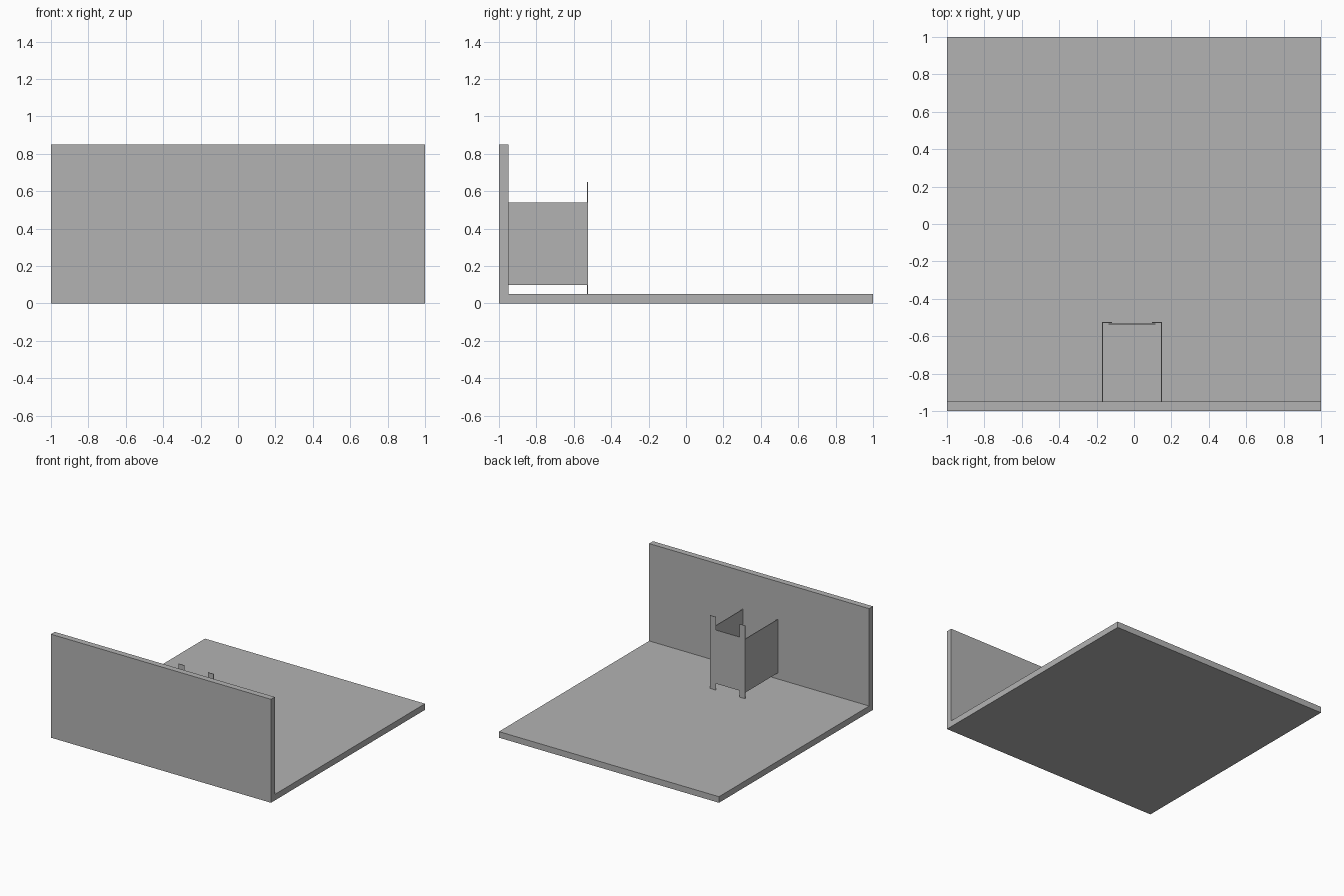
import bpy
import bmesh

cube = bpy.data.objects.get("Cube")
if cube:
    bpy.data.objects.remove(cube, do_unlink=True)

grey = bpy.data.materials.new("plain grey")
grey.use_nodes = True
colour = (0.45, 0.45, 0.45, 1)
grey.diffuse_color = colour
grey.node_tree.nodes["Principled BSDF"].inputs["Base Color"].default_value = colour


def add_object(name, bm):
    bmesh.ops.recalc_face_normals(bm, faces=bm.faces)
    mesh = bpy.data.meshes.new(name)
    bm.to_mesh(mesh)
    bm.free()
    mesh.materials.append(grey)
    obj = bpy.data.objects.new(name, mesh)
    bpy.context.collection.objects.link(obj)
    return obj


def add_box(name, low, high):
    bm = bmesh.new()
    bmesh.ops.create_cube(bm, size=1)
    for v in bm.verts:
        v.co = [(a + b) / 2 + c * (b - a) for a, b, c in zip(low, high, v.co)]
    return add_object(name, bm)


# Floor and wall: one L-shaped profile extruded across the width
thick, wall_top = 0.05, 0.85
inner = -1 + thick
profile = [(-1, 0), (1, 0), (1, thick), (inner, thick), (inner, wall_top), (-1, wall_top)]
bm = bmesh.new()
face = bm.faces.new([bm.verts.new((-1, y, z)) for y, z in profile])
extruded = bmesh.ops.extrude_face_region(bm, geom=[face])["geom"]
bmesh.ops.translate(bm, vec=(2, 0, 0),
                    verts=[g for g in extruded if isinstance(g, bmesh.types.BMVert)])
add_object("floor_and_wall", bm)

# Thin enclosure standing off the wall, slightly off centre
centre, half, sheet = -0.01, 0.16, 0.005
bottom, top, front = 0.10, 0.54, -0.53
for side, sign in (("left", 1), ("right", -1)):
    outer = centre + sign * half
    x0, x1 = sorted((outer, outer - sign * sheet))
    add_box(side + "_side_panel", (x0, inner, bottom), (x1, front, top))
    # Upright strip capping the free edge of the side panel
    x0, x1 = sorted((outer, outer - sign * 0.053))
    add_box(side + "_upright", (x0, front, thick), (x1, front + sheet, 0.65))

# Sheet slotted behind the two uprights
add_box("cross_panel", (centre - 0.125, front - 0.008, bottom),
        (centre + 0.125, front - 0.001, top))
